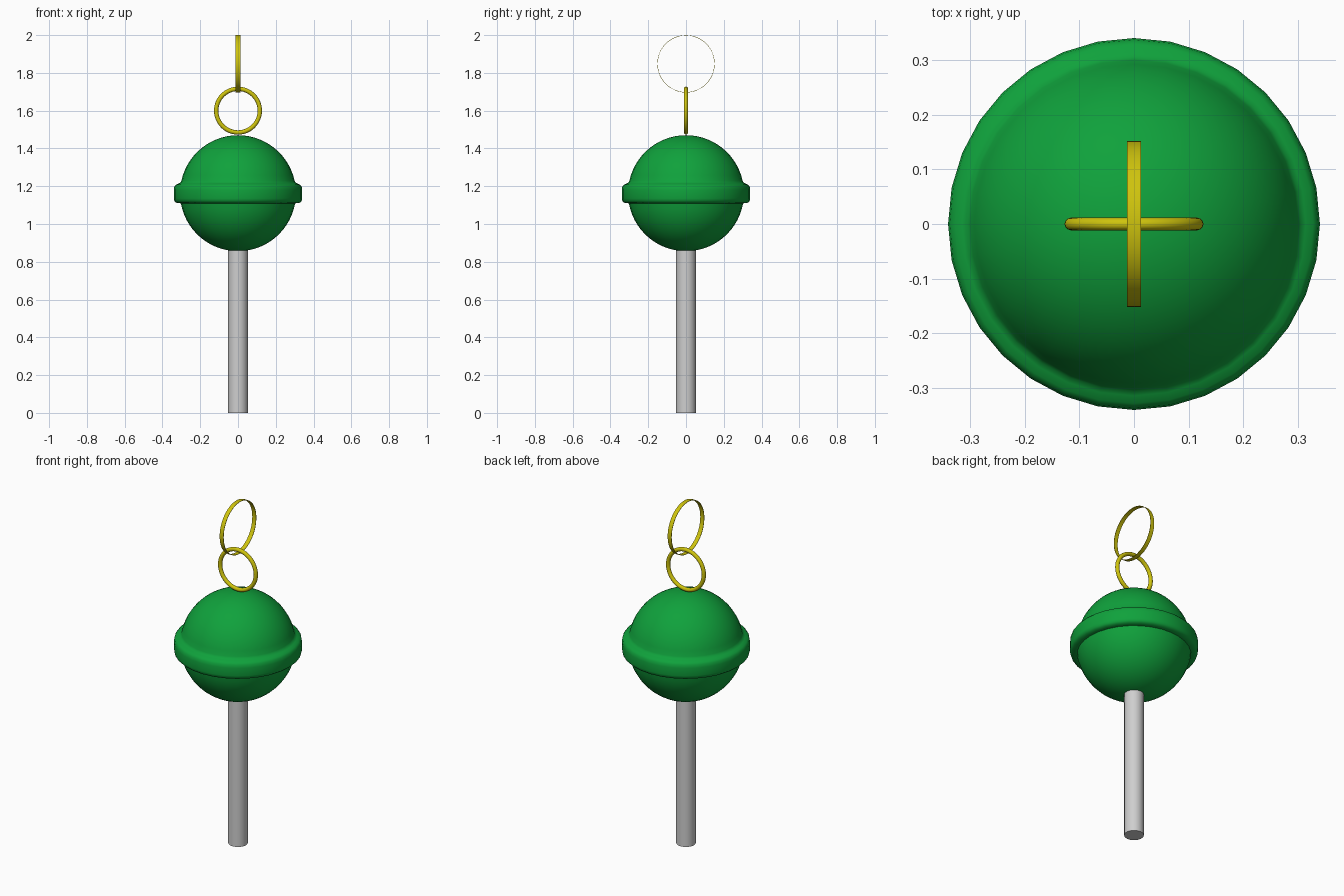
import bpy, bmesh, math

if "Cube" in bpy.data.objects:
    bpy.data.objects.remove(bpy.data.objects["Cube"])


def material(name, rgb):
    m = bpy.data.materials.new(name)
    m.diffuse_color = (*rgb, 1)
    m.use_nodes = True
    m.node_tree.nodes["Principled BSDF"].inputs["Base Color"].default_value = m.diffuse_color
    return m


green = material("candy green", (0.005, 0.36, 0.045))
white = material("stick white", (0.62, 0.62, 0.62))
gold = material("ring yellow", (0.62, 0.55, 0.004))


def lathe(name, profile, mat, steps, closed=False):
    """Spin an (r, z) profile around the z axis."""
    bm = bmesh.new()
    verts = [bm.verts.new((r, 0, z)) for r, z in profile]
    pairs = list(zip(verts, verts[1:]))
    if closed:
        pairs.append((verts[-1], verts[0]))
    edges = [bm.edges.new(p) for p in pairs]
    bmesh.ops.spin(bm, geom=verts + edges, axis=(0, 0, 1), cent=(0, 0, 0),
                   angle=math.tau, steps=steps)
    bmesh.ops.remove_doubles(bm, verts=bm.verts, dist=0.0001)
    bmesh.ops.recalc_face_normals(bm, faces=bm.faces)
    mesh = bpy.data.meshes.new(name)
    bm.to_mesh(mesh)
    bm.free()
    mesh.materials.append(mat)
    ob = bpy.data.objects.new(name, mesh)
    bpy.context.collection.objects.link(ob)
    bpy.ops.object.select_all(action='DESELECT')
    ob.select_set(True)
    bpy.context.view_layer.objects.active = ob
    bpy.ops.object.shade_smooth_by_angle(angle=math.radians(50))
    return ob


# Candy ball with the raised rim around its middle
R, CZ = 0.307, 1.163


def arc(a0, a1, n):
    pts = []
    for i in range(n + 1):
        a = math.radians(a0 + (a1 - a0) * i / n)
        pts.append((R * math.cos(a), CZ + R * math.sin(a)))
    return pts


rim = [(0.312, 1.110), (0.328, 1.113), (0.337, 1.122), (0.340, 1.135),
       (0.340, 1.180), (0.337, 1.198), (0.328, 1.209), (0.314, 1.214), (0.305, 1.220)]
ball = arc(-90, -10, 14) + rim + arc(12.5, 90, 14)
lathe("candy", ball, green, 32)

# Stick with a flat bottom
lathe("stick", [(0, 0), (0.052, 0), (0.052, 0.9), (0, 0.9)], white, 32)

# Round wire ring, facing the front
wire = [(0.1155 + 0.0115 * math.cos(math.tau * i / 12),
         0.0115 * math.sin(math.tau * i / 12)) for i in range(12)]
small_ring = lathe("small_ring", wire, gold, 48, closed=True)
small_ring.rotation_euler.x = math.pi / 2
small_ring.location.z = 1.6

# Thin flat band ring, facing sideways
band = [(0.152, -0.0125), (0.152, 0.0125), (0.150, 0.0125), (0.150, -0.0125)]
large_ring = lathe("large_ring", band, gold, 48, closed=True)
large_ring.rotation_euler.y = math.pi / 2
large_ring.location.z = 1.848
